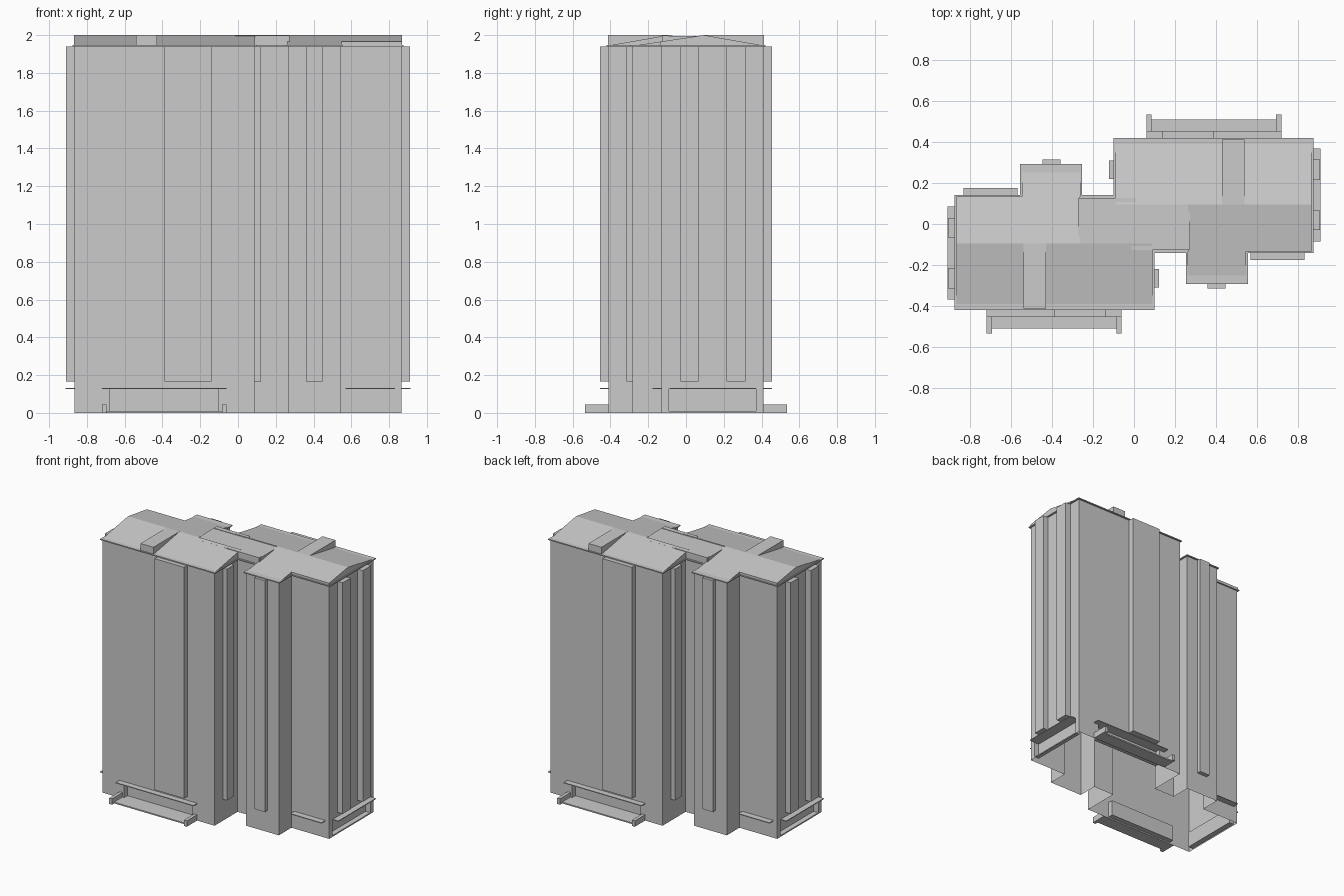
import bpy, bmesh, math
from mathutils import Vector, Matrix

if "Cube" in bpy.data.objects:
    bpy.data.objects.remove(bpy.data.objects["Cube"])

TURN = Matrix.Rotation(math.pi, 4, 'Z')
BASE_TOP, EAVE, RIDGE = 0.165, 1.94, 2.0


def make_object(name, bm):
    bmesh.ops.recalc_face_normals(bm, faces=bm.faces)
    mesh = bpy.data.meshes.new(name)
    bm.to_mesh(mesh)
    bm.free()
    ob = bpy.data.objects.new(name, mesh)
    bpy.context.collection.objects.link(ob)
    return ob


def prism(name, points, direction):
    """Closed solid: a planar outline swept along a direction."""
    bm = bmesh.new()
    face = bm.faces.new([bm.verts.new(p) for p in points])
    ext = bmesh.ops.extrude_face_region(bm, geom=[face], use_keep_orig=True)
    verts = [g for g in ext['geom'] if isinstance(g, bmesh.types.BMVert)]
    bmesh.ops.translate(bm, verts=verts, vec=direction)
    return make_object(name, bm)


def twin(name, points, direction):
    """Part plus its copy turned half way round the tower."""
    first = prism(name, points, direction)
    second = first.copy()
    second.name = name + "_opposite"
    second.matrix_world = TURN
    bpy.context.collection.objects.link(second)
    return first, second


def box(name, x0, x1, y0, y1, z0, z1):
    return twin(name, [(x0, y0, z0), (x1, y0, z0), (x1, y1, z0), (x0, y1, z0)],
                (0, 0, z1 - z0))


def grow(outline, d):
    """Offset a right-angled counter-clockwise outline outwards."""
    out = []
    for i, p in enumerate(outline):
        a = (p - outline[i - 1]).normalized()
        b = (outline[(i + 1) % len(outline)] - p).normalized()
        out.append(p + d * Vector((a.y + b.y, -a.x - b.x)))
    return out


def remove_caps(ob):
    """Leave only walls and recesses: open at the top and bottom."""
    bm = bmesh.new()
    bm.from_mesh(ob.data)
    zs = [v.co.z for v in bm.verts]
    lo, hi = min(zs), max(zs)
    caps = [f for f in bm.faces if all(abs(v.co.z - lo) < 1e-4 for v in f.verts)
            or all(abs(v.co.z - hi) < 1e-4 for v in f.verts)]
    bmesh.ops.delete(bm, geom=caps, context='FACES')
    bm.to_mesh(ob.data)
    bm.free()


# Footprint: one half, then the same half turned round
half = [Vector(p) for p in [(-.865, -.41), (.088, -.41), (.088, -.13), (.265, -.13),
                            (.265, -.283), (.545, -.283), (.545, -.13), (.865, -.13)]]
plan = half + [-p for p in half]

tower = prism("tower_walls", [(p.x, p.y, BASE_TOP) for p in plan], (0, 0, EAVE - BASE_TOP))
remove_caps(tower)
base = prism("base_walls", [(p.x, p.y, 0) for p in plan], (0, 0, BASE_TOP))

# Ground floor recesses under the front and side canopies
cutters = [*box("front_recess_cutter", -.68, -.105, -.5, -.37, .01, .13),
           *box("side_recess_cutter", .825, .95, -.09, .37, .01, .13)]
for cutter in cutters:
    mod = base.modifiers.new("recess", 'BOOLEAN')
    mod.operation, mod.solver, mod.object = 'DIFFERENCE', 'EXACT', cutter
deps = bpy.context.evaluated_depsgraph_get()
carved = bpy.data.meshes.new_from_object(base.evaluated_get(deps))
base.modifiers.clear()
base.data = carved
remove_caps(base)
for cutter in cutters:
    bpy.data.objects.remove(cutter)

# Projecting bays running up the tower
box("front_bay", -.39, -.14, -.455, -.41, BASE_TOP, EAVE)
box("inner_side_bay", .088, .122, -.31, -.22, BASE_TOP, EAVE)
box("wing_bay", .36, .448, -.315, -.283, BASE_TOP, EAVE)
box("side_bay_a", .865, .91, -.03, .065, BASE_TOP, EAVE)
box("side_bay_b", .865, .91, .215, .315, BASE_TOP, EAVE)

# Thin canopies
box("front_canopy", -.72, -.06, -.455, -.41, .127, .133)
box("side_canopy", .865, .912, -.085, .37, .127, .133)
box("wing_canopy", .57, .832, -.177, -.13, .127, .133)

# Entrance terrace with low end walls
box("terrace_floor", -.697, -.083, -.51, -.41, 0, .01)
for side, x in (("left", -.72), ("right", -.085)):
    box(f"terrace_{side}_wall", x, x + .025, -.535, -.41, 0, .045)

# Eaves slab around the whole outline
prism("eaves", [(p.x, p.y, EAVE) for p in grow(plan, .011)], (0, 0, .008))


def roof_height(y):
    return RIDGE - (.175 * (y - .095) if y > .095 else .15 * (.095 - y))


def roof(name, x0, x1, y0, y1):
    pts = [(x0, y0, EAVE), (x0, y1, EAVE), (x0, y1, roof_height(y1)), (x0, y0, roof_height(y0))]
    twin(name, pts, (x1 - x0, 0, 0))


# Pitched roofs, roof over the wing, and flat dormers
roof("long_roof_slope", -.09, .868, .095, .413)
roof("short_roof_slope", .265, .868, -.135, .095)
roof("wing_roof_slope", .262, .548, -.287, -.135)
box("dormer", .43, .54, .095, .412, EAVE, RIDGE)

# Flat roof over the central core, with edge strips
prism("core_roof", [(-.273, -.125, EAVE), (.273, -.125, EAVE), (.273, .125, EAVE),
                    (-.273, .125, EAVE)], (0, 0, .055))
box("core_edge_strip", -.012, .27, -.128, -.092, EAVE, .058 + EAVE)
